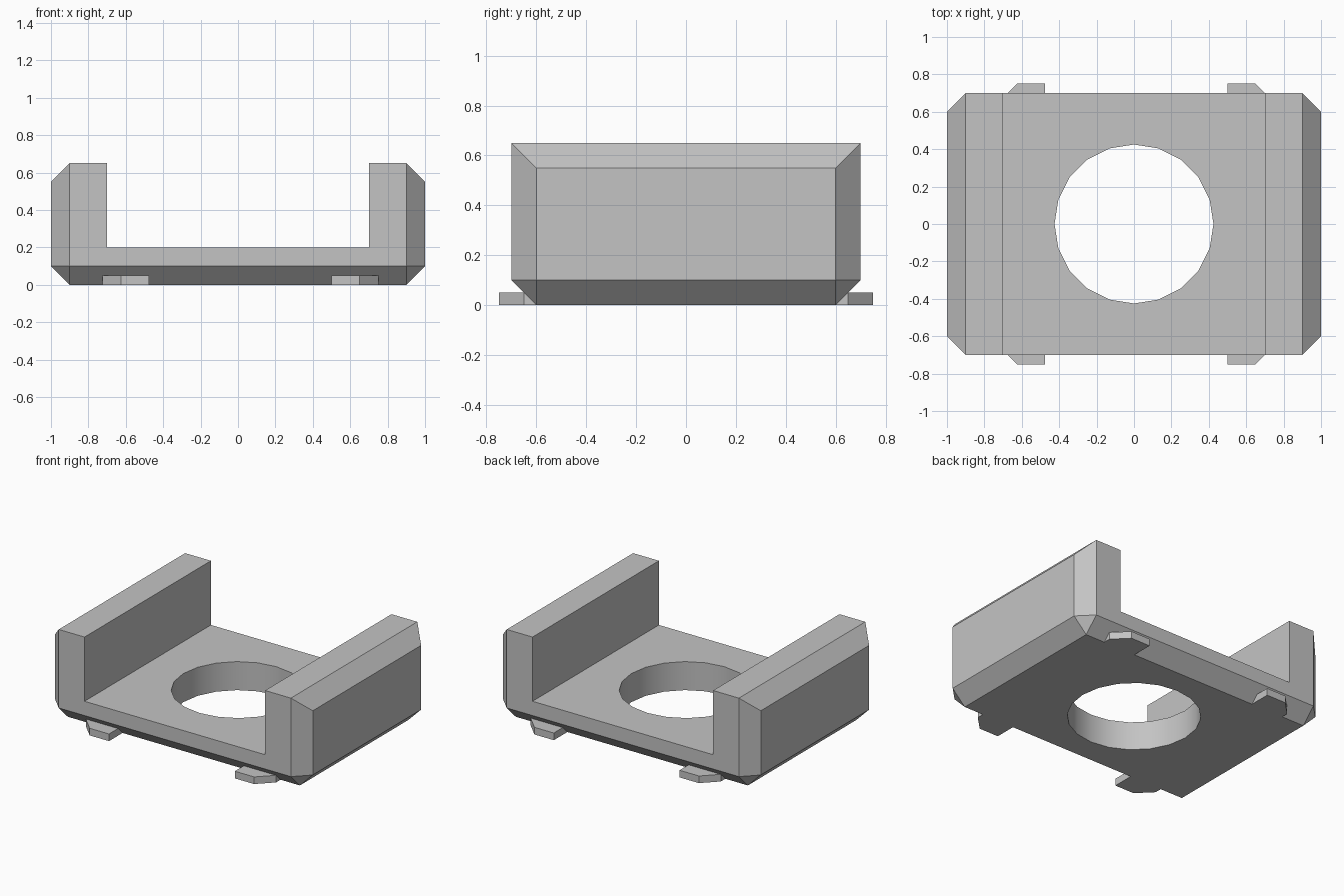
import bpy
import bmesh
import math

cube = bpy.data.objects.get("Cube")
if cube:
    bpy.data.objects.remove(cube, do_unlink=True)

grey = bpy.data.materials.new("plain grey")
grey.use_nodes = True
colour = (0.55, 0.55, 0.55, 1)
grey.diffuse_color = colour
grey.node_tree.nodes["Principled BSDF"].inputs["Base Color"].default_value = colour


def make_object(name, bm):
    bmesh.ops.recalc_face_normals(bm, faces=bm.faces)
    mesh = bpy.data.meshes.new(name)
    bm.to_mesh(mesh)
    bm.free()
    mesh.materials.append(grey)
    obj = bpy.data.objects.new(name, mesh)
    bpy.context.collection.objects.link(obj)
    return obj


def activate(obj):
    bpy.ops.object.select_all(action="DESELECT")
    obj.select_set(True)
    bpy.context.view_layer.objects.active = obj


def cut(target, cutter):
    activate(target)
    mod = target.modifiers.new("cut", "BOOLEAN")
    mod.operation = "DIFFERENCE"
    mod.solver = "EXACT"
    mod.object = cutter
    bpy.ops.object.modifier_apply(modifier=mod.name)
    bpy.data.objects.remove(cutter, do_unlink=True)


# Chamfered block: the hull of one corner's points mirrored to all four
corner = [(0.9, 0.7, 0.65), (1, 0.6, 0.55), (1, 0.6, 0.1), (0.9, 0.7, 0.1), (0.9, 0.6, 0)]
bm = bmesh.new()
for sx in (1, -1):
    for sy in (1, -1):
        for x, y, z in corner:
            bm.verts.new((sx * x, sy * y, z))
bmesh.ops.convex_hull(bm, input=bm.verts)
bmesh.ops.dissolve_limit(bm, angle_limit=math.radians(1), verts=bm.verts, edges=bm.edges)
body = make_object("channel_body", bm)

# Open channel between the two side walls
bm = bmesh.new()
bmesh.ops.create_cube(bm, size=1)
bmesh.ops.scale(bm, vec=(1.4, 2, 1), verts=bm.verts)
bmesh.ops.translate(bm, vec=(0, 0, 0.7), verts=bm.verts)
cut(body, make_object("channel_cutter", bm))

# Round hole through the floor
bm = bmesh.new()
bmesh.ops.create_cone(bm, cap_ends=True, segments=20, radius1=0.425, radius2=0.425, depth=1)
cut(body, make_object("hole_cutter", bm))
activate(body)
bpy.ops.object.shade_smooth_by_angle(angle=math.radians(25))


# Small clipped feet on the front and back edges
def foot(name, sx, sy, shift):
    outline = [(0.5, 0.6), (0.5, 0.75), (0.65, 0.75), (0.75, 0.65), (0.75, 0.6)]
    bm = bmesh.new()
    base = bm.faces.new([bm.verts.new((sx * (x - shift), sy * y, 0)) for x, y in outline])
    top = bmesh.ops.extrude_face_region(bm, geom=[base])["geom"]
    for v in top:
        if isinstance(v, bmesh.types.BMVert):
            v.co.z = 0.05
    make_object(name, bm)


for end, sy in (("front", -1), ("back", 1)):
    foot(end + "_left_foot", 1, sy, 0)
    foot(end + "_right_foot", -1, sy, 0.025)
